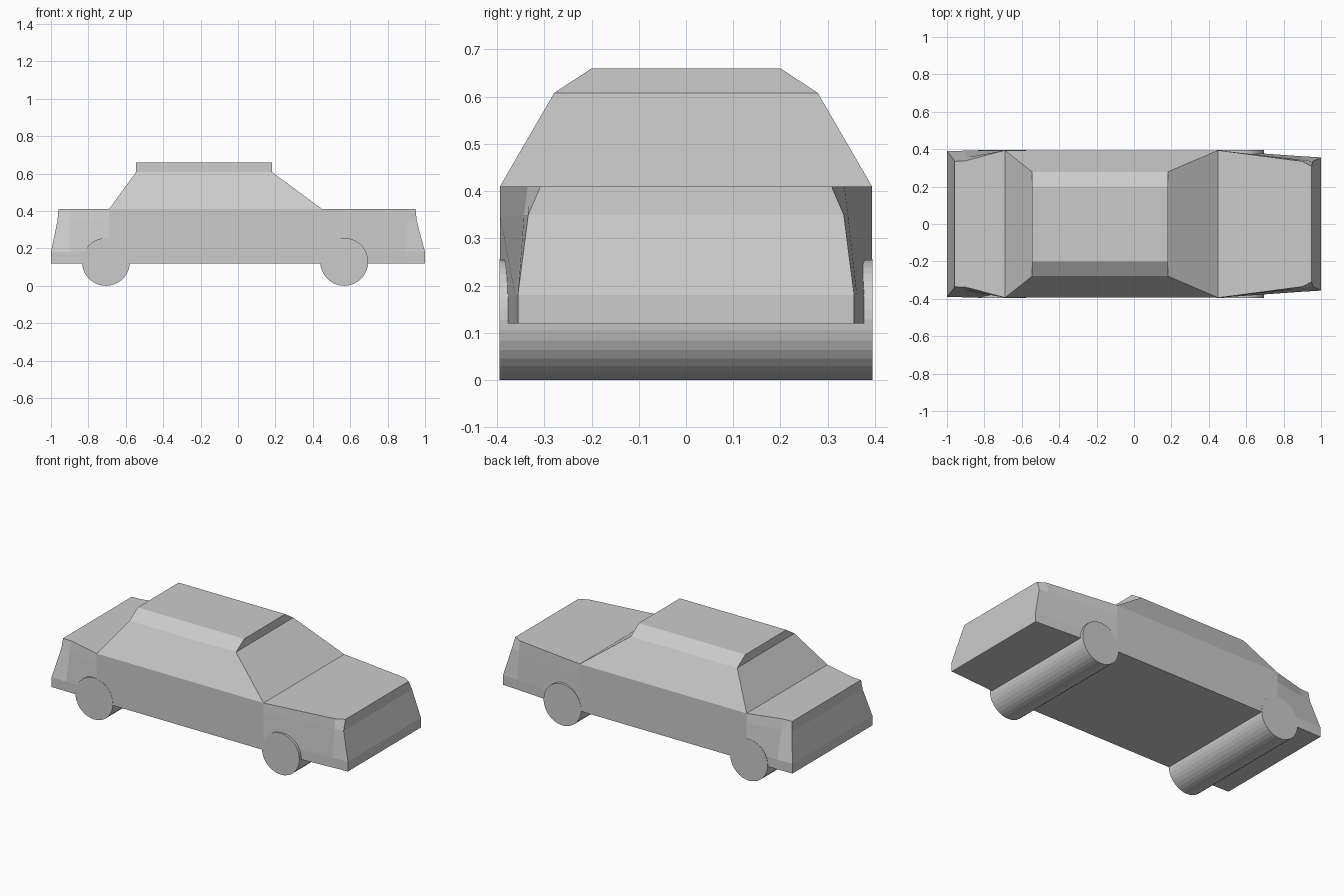
import bpy, bmesh, math

if "Cube" in bpy.data.objects:
    bpy.data.objects.remove(bpy.data.objects["Cube"])


def loft(name, rings, cap_start=True, cap_end=True, skip=()):
    """Skin closed rings of equal length; skip holds (ring, side) faces left open."""
    bm = bmesh.new()
    vs = [[bm.verts.new(p) for p in ring] for ring in rings]
    n = len(rings[0])
    for i in range(len(vs) - 1):
        for j in range(n):
            if (i, j) not in skip:
                k = (j + 1) % n
                bm.faces.new((vs[i][j], vs[i][k], vs[i + 1][k], vs[i + 1][j]))
    # End caps are strips of quads joining the left and right halves
    for use, ring in ((cap_start, vs[0]), (cap_end, vs[-1])):
        if use:
            for j in range(n // 2 - 1):
                bm.faces.new((ring[j], ring[j + 1], ring[n - 2 - j], ring[n - 1 - j]))
    bmesh.ops.recalc_face_normals(bm, faces=bm.faces)
    mesh = bpy.data.meshes.new(name)
    bm.to_mesh(mesh)
    bm.free()
    obj = bpy.data.objects.new(name, mesh)
    bpy.context.collection.objects.link(obj)
    return obj


# Lower body: (x, half width) at each height, from tail to nose
levels = (0.12, 0.18, 0.35, 0.41)
stations = [
    ((-1.0, 0.39), (-1.0, 0.39), (-0.965, 0.345), (-0.96, 0.335)),
    ((-0.9, 0.392), (-0.9, 0.392), (-0.9, 0.355), (-0.9, 0.338)),
    ((-0.69, 0.394),) * 4,
    ((0.45, 0.394),) * 4,
    ((0.9, 0.362), (0.9, 0.362), (0.9, 0.343), (0.9, 0.335)),
    ((1.0, 0.356), (1.0, 0.356), (0.955, 0.334), (0.95, 0.308)),
]
rings = []
for st in stations:
    half = [(x, w, z) for (x, w), z in zip(st, levels)]
    rings.append(half + [(x, -y, z) for x, y, z in reversed(half)])
loft("car_body", rings, skip={(2, 3)})


# Cabin: pillars taper in to the roof edge, then a bevelled roof
def rect(x0, x1, w, z):
    return [(x0, w, z), (x0, -w, z), (x1, -w, z), (x1, w, z)]


loft("cabin", [rect(-0.69, 0.45, 0.394, 0.41),
               rect(-0.545, 0.182, 0.279, 0.608),
               rect(-0.545, 0.182, 0.2, 0.66)], cap_start=False)

# Wheels: each pair is one full-width roller
for name, x in (("rear_wheels", -0.706), ("front_wheels", 0.568)):
    bpy.ops.mesh.primitive_cylinder_add(vertices=36, radius=0.128, depth=0.79,
                                        location=(x, 0, 0.128),
                                        rotation=(math.pi / 2, 0, 0))
    bpy.context.object.name = name
